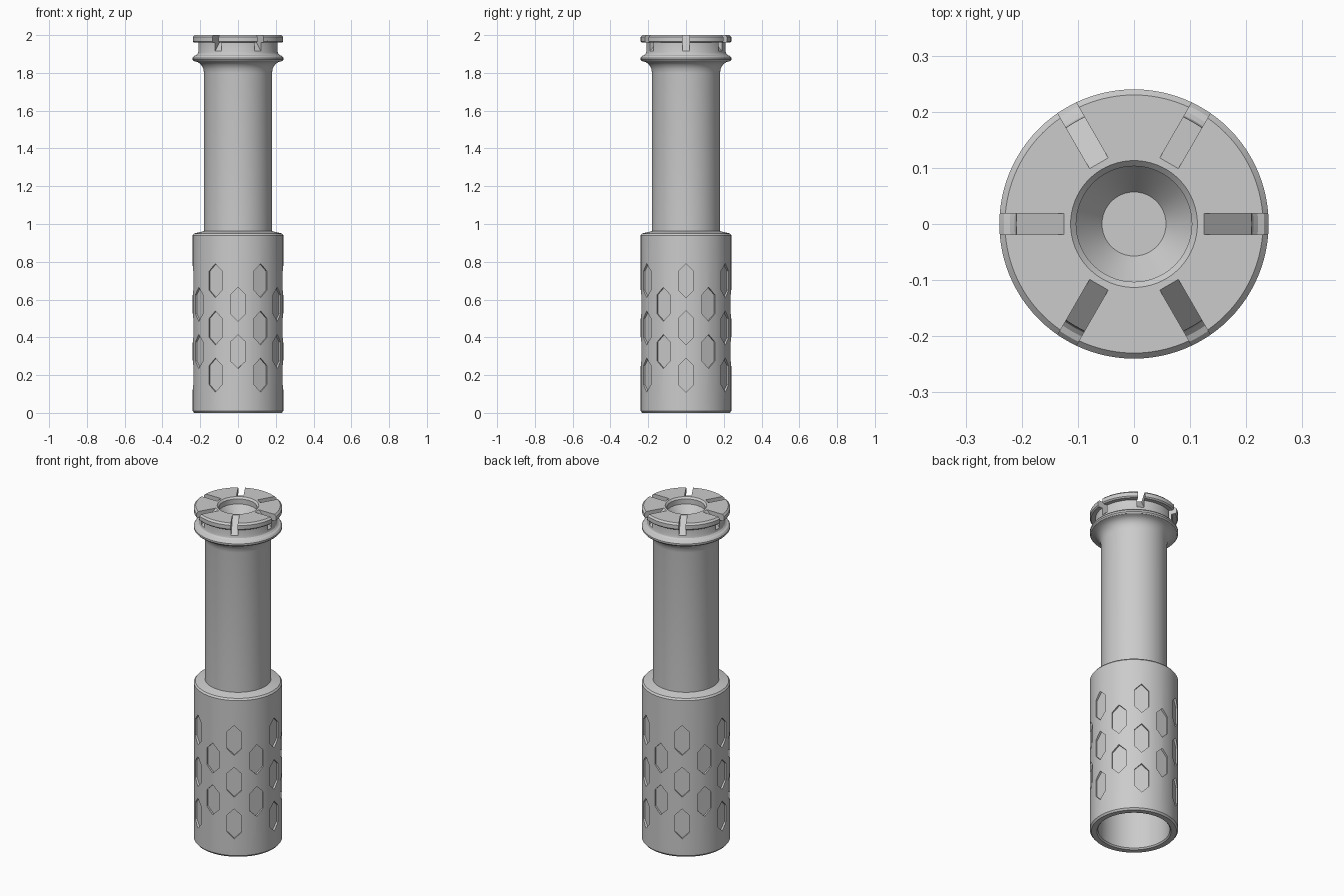
import bpy
import bmesh
from math import sin, cos, pi, radians
from mathutils import Matrix, Vector

cube = bpy.data.objects.get("Cube")
if cube:
    bpy.data.objects.remove(cube, do_unlink=True)

SEGMENTS = 96

grey = bpy.data.materials.new("plain grey")
grey.use_nodes = True
grey.diffuse_color = (0.6, 0.6, 0.6, 1)
grey.node_tree.nodes["Principled BSDF"].inputs["Base Color"].default_value = (0.6, 0.6, 0.6, 1)


def make_object(name, bm):
    bmesh.ops.recalc_face_normals(bm, faces=bm.faces)
    mesh = bpy.data.meshes.new(name)
    bm.to_mesh(mesh)
    bm.free()
    mesh.materials.append(grey)
    obj = bpy.data.objects.new(name, mesh)
    bpy.context.collection.objects.link(obj)
    return obj


def lathe(name, profile):
    """Turn an (r, z) profile, starting and ending on the axis."""
    bm = bmesh.new()
    verts = [bm.verts.new((r, 0, z)) for r, z in profile]
    edges = [bm.edges.new(pair) for pair in zip(verts, verts[1:])]
    bmesh.ops.spin(bm, geom=verts + edges, axis=(0, 0, 1), cent=(0, 0, 0),
                   angle=2 * pi, steps=SEGMENTS, use_duplicate=False)
    bmesh.ops.remove_doubles(bm, verts=bm.verts, dist=1e-5)
    return make_object(name, bm)


def add_prism(bm, outline, offset, matrix):
    """Extrude a closed outline by an offset, then place it."""
    face = bm.faces.new([bm.verts.new(matrix @ Vector(p)) for p in outline])
    made = bmesh.ops.extrude_face_region(bm, geom=[face], use_keep_orig=True)
    moved = [v for v in made["geom"] if isinstance(v, bmesh.types.BMVert)]
    bmesh.ops.translate(bm, verts=moved, vec=matrix.to_3x3() @ Vector(offset))


def cut(target, cutter):
    cutter.hide_render = True
    mod = target.modifiers.new("cut", "BOOLEAN")
    mod.operation = "DIFFERENCE"
    mod.solver = "EXACT"
    mod.object = cutter
    bpy.context.view_layer.objects.active = target
    bpy.ops.object.modifier_apply(modifier=mod.name)
    bpy.data.objects.remove(cutter, do_unlink=True)


# Turned body: hollow grip, shaft, flared collar, groove, head and countersink
flare = [(0.18 + 0.053 * (1 - cos(t * pi / 8)), 1.80 + 0.062 * sin(t * pi / 8))
         for t in range(5)]
body = lathe("body", [
    (0, 0.90), (0.195, 0.90), (0.195, 0.008), (0.202, 0), (0.232, 0),
    (0.24, 0.01), (0.24, 0.94), (0.232, 0.95), (0.18, 0.962),
    *flare, (0.24, 1.87), (0.24, 1.88), (0.232, 1.89),
    (0.221, 1.894), (0.213, 1.902), (0.21, 1.912), (0.21, 1.96),
    (0.233, 1.96), (0.24, 1.967), (0.24, 1.99), (0.23, 2.0),
    (0.113, 2.0), (0.103, 1.99), (0.103, 1.96), (0.057, 1.90), (0, 1.90)])

# Staggered hexagonal pockets around the grip
pockets = bmesh.new()
hexagon = [(0, 0.09), (0.04, 0.05), (0.04, -0.05),
           (0, -0.09), (-0.04, -0.05), (-0.04, 0.05)]
for column in range(12):
    heights = (0.2, 0.45, 0.7) if column % 2 else (0.325, 0.575)
    turn = Matrix.Rotation(radians(30 * column), 4, "Z")
    for z in heights:
        add_prism(pockets, [(x, -0.228, z + dz) for x, dz in hexagon],
                  (0, -0.05, 0), turn)
cut(body, make_object("pocket_cutter", pockets))

# Six sloping slots across the head
slots = bmesh.new()
slope = [(0.115, 2.01), (0.222, 1.903), (0.27, 1.903), (0.27, 2.01)]
for i in range(6):
    add_prism(slots, [(r, -0.019, z) for r, z in slope], (0, 0.038, 0),
              Matrix.Rotation(radians(60 * i), 4, "Z"))
cut(body, make_object("slot_cutter", slots))

# Smooth turned surfaces with crisp edges
bpy.ops.object.select_all(action="DESELECT")
body.select_set(True)
bpy.context.view_layer.objects.active = body
bpy.ops.object.shade_smooth_by_angle(angle=radians(25))
